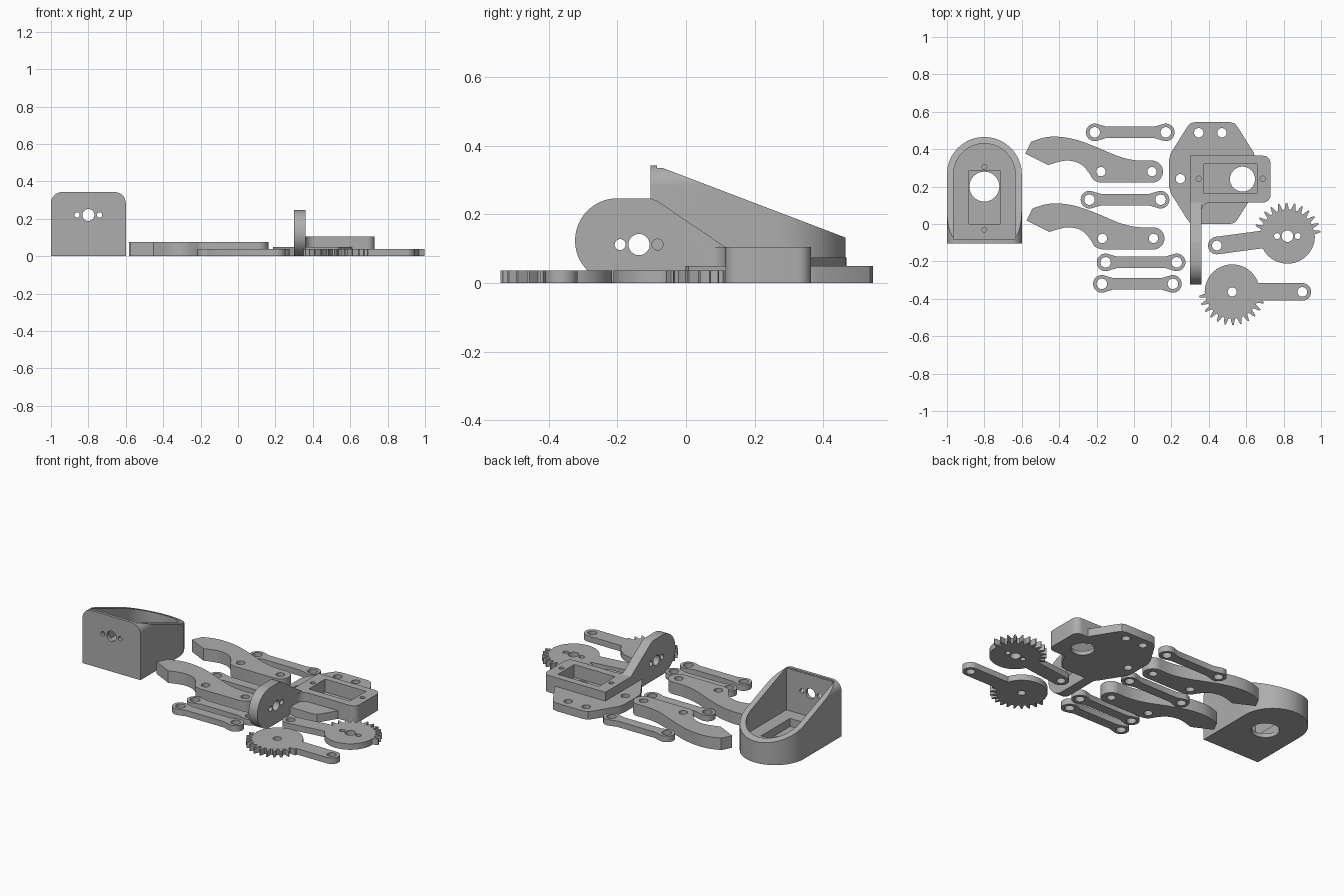
import bpy, bmesh, math
from mathutils import Vector

if "Cube" in bpy.data.objects:
    bpy.data.objects.remove(bpy.data.objects["Cube"])

grey = bpy.data.materials.new("plain grey")
grey.diffuse_color = (0.42, 0.42, 0.42, 1)
grey.use_nodes = True
grey.node_tree.nodes["Principled BSDF"].inputs["Base Color"].default_value = grey.diffuse_color


def arc(cx, cy, r, a0, a1, n=16):
    return [(cx + r * math.cos(math.radians(a0 + (a1 - a0) * i / n)),
             cy + r * math.sin(math.radians(a0 + (a1 - a0) * i / n))) for i in range(n + 1)]


def rect(x0, y0, x1, y1):
    return [(x0, y0), (x1, y0), (x1, y1), (x0, y1)]


def rounded(x0, y0, x1, y1, r):
    return (arc(x1 - r, y0 + r, r, -90, 0, 8) + arc(x1 - r, y1 - r, r, 0, 90, 8)
            + arc(x0 + r, y1 - r, r, 90, 180, 8) + arc(x0 + r, y0 + r, r, 180, 270, 8))


def spline(pts, n=5):
    """Smooth curve through points (Catmull-Rom)."""
    p = [Vector(q) for q in [pts[0]] + pts + [pts[-1]]]
    out = []
    for a, b, c, d in zip(p, p[1:], p[2:], p[3:]):
        for i in range(n):
            t = i / n
            out.append(tuple(0.5 * (2 * b + (c - a) * t + (2 * a - 5 * b + 4 * c - d) * t * t
                                    + (3 * b - a - 3 * c + d) * t ** 3)))
    return out + [pts[-1]]


def prism(name, outline, lo, hi, axis="z"):
    """Extrude a 2D outline along an axis."""
    put = {"z": lambda u, v, w: (u, v, w), "y": lambda u, v, w: (u, w, v),
           "x": lambda u, v, w: (w, u, v)}[axis]
    bm = bmesh.new()
    face = bm.faces.new([bm.verts.new(put(u, v, lo)) for u, v in outline])
    top = bmesh.ops.extrude_face_region(bm, geom=[face])["geom"]
    move = Vector(put(0, 0, hi - lo))
    bmesh.ops.translate(bm, vec=move, verts=[g for g in top if isinstance(g, bmesh.types.BMVert)])
    bmesh.ops.remove_doubles(bm, verts=bm.verts, dist=1e-5)
    bmesh.ops.recalc_face_normals(bm, faces=bm.faces)
    me = bpy.data.meshes.new(name)
    bm.to_mesh(me)
    bm.free()
    me.materials.append(grey)
    ob = bpy.data.objects.new(name, me)
    bpy.context.collection.objects.link(ob)
    return ob


def boolean(ob, other, op="DIFFERENCE"):
    bpy.context.view_layer.objects.active = ob
    m = ob.modifiers.new("cut", "BOOLEAN")
    m.operation, m.object, m.solver = op, other, "EXACT"
    bpy.ops.object.modifier_apply(modifier=m.name)
    bpy.data.objects.remove(other)


def drill(ob, holes, lo=-0.1, hi=0.5, axis="z"):
    for u, v, r in holes:
        boolean(ob, prism("cutter", arc(u, v, r, 0, 348.75, 31), lo, hi, axis))


def finish(ob):
    bpy.ops.object.select_all(action="DESELECT")
    ob.select_set(True)
    bpy.context.view_layer.objects.active = ob
    bpy.ops.object.shade_smooth_by_angle(angle=math.radians(30))


# Base housing: arched footprint, rounded front, sloping top
base = prism("base_housing", [(-1, -0.103), (-0.6, -0.103)] + arc(-0.8, 0.265, 0.2, 0, 180, 40), 0, 0.343)
boolean(base, prism("cutter", [(-1.1, -0.1), (-0.5, -0.1), (-0.5, 0.2)]
                    + arc(-0.66, 0.283, 0.06, 0, 90, 10) + arc(-0.94, 0.283, 0.06, 90, 180, 10)
                    + [(-1, 0.2), (-1.1, 0.2)], -1, 1, "y"), "INTERSECT")
boolean(base, prism("cutter", [(-0.2, -0.1), (0.6, -0.1), (0.6, 0.081), (-0.067, 0.335),
                               (-0.085, 0.335), (-0.085, 0.4), (-0.2, 0.4)], -2, 0, "x"), "INTERSECT")
boolean(base, prism("cutter", [(-0.965, -0.082), (-0.635, -0.082)]
                    + arc(-0.8, 0.265, 0.165, 0, 180, 40), 0.075, 0.6))
boolean(base, prism("cutter", rect(-0.882, 0, -0.717, 0.285), 0.025, 0.3))
drill(base, [(-0.8, 0.2, 0.08)])
drill(base, [(-0.8, 0.305, 0.013), (-0.8, -0.03, 0.013)], 0.025, 0.3)
drill(base, [(-0.8, 0.22, 0.032), (-0.86, 0.22, 0.014), (-0.74, 0.22, 0.014)], -0.2, -0.03, "y")
finish(base)

# Four links with eyelet ends
for i, (x, y) in enumerate([(-0.02, 0.49), (-0.048, 0.13), (0.038, -0.205), (0.018, -0.32)]):
    h = 0.19
    link = prism(f"link_{i + 1}", arc(x + h, y, 0.047, -110, 110, 24) + [(x + h - 0.06, y + 0.031),
                 (x - h + 0.06, y + 0.031)] + arc(x - h, y, 0.047, 70, 290, 24)
                 + [(x - h + 0.06, y - 0.031), (x + h - 0.06, y - 0.031)], 0, 0.037)
    drill(link, [(x - h, y, 0.028), (x + h, y, 0.028)])
    finish(link)

# Two curved jaws
upper = spline([(-0.55, 0.44), (-0.48, 0.462), (-0.41, 0.467), (-0.315, 0.452), (-0.21, 0.415),
                (-0.1, 0.368), (-0.03, 0.347), (0.03, 0.339), (0.096, 0.339)])
lower = spline([(-0.178, 0.221), (-0.215, 0.235), (-0.24, 0.272), (-0.272, 0.31),
                (-0.315, 0.333), (-0.375, 0.338), (-0.46, 0.315)])
jaw_outline = [(-0.582, 0.376)] + upper + arc(0.096, 0.28, 0.059, 90, -90, 20) + lower
for i, (dx, dy) in enumerate([(0, 0), (0.008, -0.357)]):
    jaw = prism(f"jaw_{i + 1}", [(x + dx, y + dy) for x, y in jaw_outline], 0, 0.075)
    drill(jaw, [(-0.177 + dx, 0.28 + dy, 0.025), (0.096 + dx, 0.28 + dy, 0.025)])
    finish(jaw)

# Gripper mount: plate with cut corners
cx, cy = 0.419, 0.272
quarter = [(0.232, 0.07), (0.222, 0.108), (0.136, 0.245), (0.12, 0.265), (0.093, 0.273)]
half = quarter + [(-x, y) for x, y in reversed(quarter)]
mount = prism("gripper_mount", [(cx + x, cy + y) for x, y in half]
              + [(cx - x, cy - y) for x, y in half], 0, 0.05)
# Motor box on the plate
boolean(mount, prism("motor_box", [(0.3, 0.115), (0.3, 0.365)]
                     + arc(0.69, 0.325, 0.04, 90, 0, 8) + arc(0.69, 0.155, 0.04, 0, -90, 8),
                     0, 0.105), "UNION")
# Upright bracket and its fillet
boolean(mount, prism("upright_bracket", arc(-0.2, 0.1235, 0.1235, 270, 90, 32)
                     + [(-0.105, 0.247), (-0.085, 0.24), (0.115, 0.105), (0.16, 0.105), (0.16, 0)],
                     0.3, 0.36, "x"), "UNION")
boolean(mount, prism("bracket_fillet", [(0.35, 0.13), (0.41, 0.13)]
                     + arc(0.41, 0.065, 0.05, 90, 180, 10) + [(0.35, 0.065)], 0, 0.105), "UNION")
boolean(mount, prism("cutter", rect(0.375, 0.162, 0.657, 0.322), 0.025, 0.3))
drill(mount, [(0.58, 0.24, 0.067), (0.346, 0.488, 0.025), (0.47, 0.488, 0.025), (0.248, 0.242, 0.025)])
drill(mount, [(0.346, 0.242, 0.014), (0.688, 0.242, 0.014)], 0.025, 0.3)
drill(mount, [(-0.137, 0.112, 0.031), (-0.192, 0.112, 0.016), (-0.083, 0.112, 0.016)], 0.2, 0.39, "x")
finish(mount)


# Half-toothed gears with lever arms
def gear(name, c, end, a0, holes):
    cx, cy = c
    pitch, n = 13.9, 12
    pts = []
    for i in range(n):
        mid = a0 + i * pitch
        for da, r in [(-4.6, 0.143), (-3.2, 0.158), (-1.2, 0.178), (1.2, 0.178), (3.2, 0.158), (4.6, 0.143)]:
            pts += arc(cx, cy, r, mid + da, mid + da, 1)[:1]
    pts += arc(cx, cy, 0.147, a0 + n * pitch - 8, a0 + 352, 36)
    ob = prism(name, pts, 0, 0.037)
    ang = math.degrees(math.atan2(end[1] - cy, end[0] - cx))
    w = math.radians(ang + 90)
    ox, oy = 0.047 * math.cos(w), 0.047 * math.sin(w)
    boolean(ob, prism("arm", arc(end[0], end[1], 0.047, ang - 90, ang + 90, 20)
                      + [(cx + ox, cy + oy), (cx - ox, cy - oy)], 0, 0.037), "UNION")
    drill(ob, holes + [(end[0], end[1], 0.026)])
    finish(ob)


gear("drive_gear", (0.82, -0.065), (0.443, -0.115), 8,
     [(0.82, -0.065, 0.031), (0.765, -0.065, 0.016), (0.875, -0.065, 0.016)])
gear("idler_gear", (0.525, -0.363), (0.9, -0.363), 188, [(0.525, -0.363, 0.024)])
